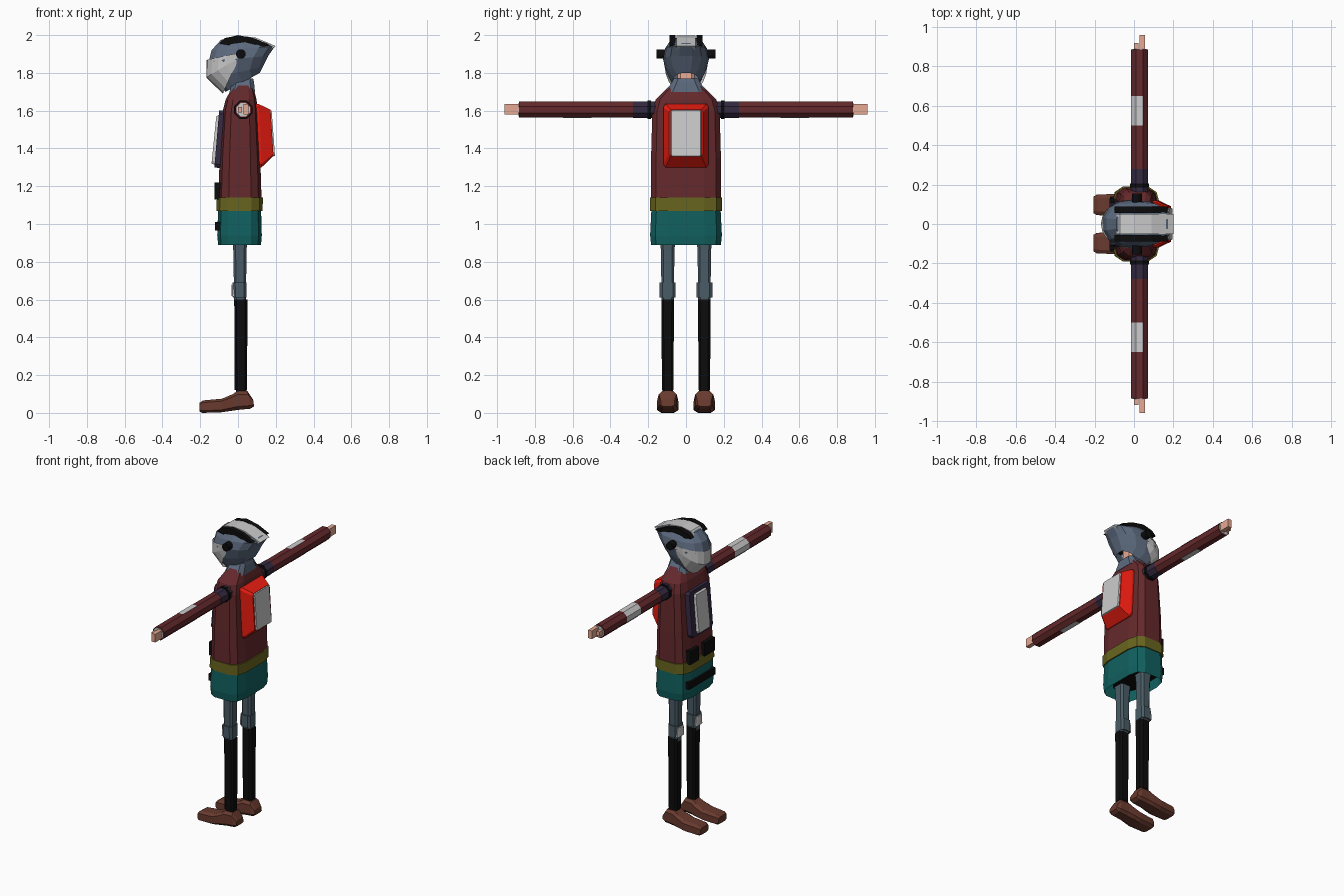
import bpy, bmesh
from math import sin, cos, pi, copysign
from mathutils import Matrix

if "Cube" in bpy.data.objects:
    bpy.data.objects.remove(bpy.data.objects["Cube"])


def mat(name, hexcol):
    def lin(c):
        return c / 12.92 if c < 0.04 else ((c + 0.055) / 1.055) ** 2.4
    m = bpy.data.materials.new(name)
    m.diffuse_color = [lin(int(hexcol[i:i + 2], 16) / 255) for i in (0, 2, 4)] + [1]
    m.use_nodes = True
    m.node_tree.nodes["Principled BSDF"].inputs["Base Color"].default_value = m.diffuse_color
    return m


MAROON, RED, LIGHT = mat("maroon", "65292c"), mat("red", "e81c10"), mat("light", "c2c2be")
STEEL, TEAL, OLIVE = mat("steel", "5c6a7e"), mat("teal", "11605f"), mat("olive", "69651f")
SLATE, BLACK, BROWN = mat("slate", "4a5c66"), mat("black", "0c0c0d"), mat("brown", "693a2e")
SKIN, PURPLE = mat("skin", "e6a992"), mat("purple", "352a42")


def finish(name, bm, m, mirror=False):
    bmesh.ops.recalc_face_normals(bm, faces=bm.faces)
    me = bpy.data.meshes.new(name)
    bm.to_mesh(me)
    bm.free()
    ob = bpy.data.objects.new(name, me)
    bpy.context.collection.objects.link(ob)
    me.materials.append(m)
    if mirror:
        mod = ob.modifiers.new("mirror", 'MIRROR')
        mod.use_axis = (False, True, False)
    return ob


def skin_rings(name, rings, m, closed=True, caps=(True, True), mirror=False):
    bm = bmesh.new()
    vs = [[bm.verts.new(p) for p in r] for r in rings]
    n = len(vs[0])
    for r, s in zip(vs, vs[1:]):
        for i in range(n if closed else n - 1):
            j = (i + 1) % n
            bm.faces.new((r[i], r[j], s[j], s[i]))
    for cap, r in zip(caps, (vs[0], vs[-1])):
        if cap and closed:
            bm.faces.new(r)
    return finish(name, bm, m, mirror)


def loft(name, sections, m, n=8, p=0.5, y=0, **kw):
    """Section = (xa, za, xb, zb, half width): a rounded ring spanning a to b."""
    ang = [2 * pi * (i + 0.5) / n for i in range(n)]
    k = cos(pi / n) ** p

    def f(c):
        return copysign(abs(c) ** p, c) / k
    rings = [[((xa + xb) / 2 + (xb - xa) / 2 * f(cos(t)), y + hy * f(sin(t)),
               (za + zb) / 2 + (zb - za) / 2 * f(cos(t))) for t in ang]
             for xa, za, xb, zb, hy in sections]
    return skin_rings(name, rings, m, **kw)


def flat(rows):
    return [(xa, z, xb, z, hy) for z, xa, xb, hy in rows]


def box(name, x, y, z, m, mirror=False):
    bm = bmesh.new()
    bmesh.ops.create_cube(bm, size=1)
    for v in bm.verts:
        v.co = [(a + b) / 2 + (b - a) * c for (a, b), c in zip((x, y, z), v.co)]
    return finish(name, bm, m, mirror)


def tube_y(name, x, z, y0, y1, r, m, n=8, xmax=None):
    """Mirrored prism along y; xmax trims it to a partial wrap."""
    bm = bmesh.new()
    bmesh.ops.create_cone(bm, cap_ends=True, segments=n, radius1=r, radius2=r, depth=y1 - y0)
    bm.transform(Matrix.Translation((x, (y0 + y1) / 2, z)) @ Matrix.Rotation(pi / 2, 4, 'X')
                 @ Matrix.Rotation(pi / n, 4, 'Z'))
    if xmax is not None:
        bad = [f for f in bm.faces if f.calc_center_median().x > xmax or abs(f.normal.y) > 2
               or len(f.verts) > 4]
        bmesh.ops.delete(bm, geom=bad, context='FACES')
    return finish(name, bm, m, True)


def plate(name, profile, y0, y1, m, mirror=False):
    return skin_rings(name, [[(x, y, z) for x, z in profile] for y in (y0, y1)], m, mirror=mirror)


# torso, belt and skirt
loft("torso", flat([(1.12, -.105, .125, .185), (1.35, -.097, .118, .185), (1.6, -.08, .105, .178),
                    (1.66, -.065, .098, .16), (1.74, -.02, .078, .08)]), MAROON, n=12)
loft("belt", flat([(1.07, -.115, .13, .19), (1.14, -.112, .132, .19)]), OLIVE, n=12)
loft("skirt", flat([(1.08, -.105, .122, .183), (.94, -.11, .126, .19), (.89, -.105, .122, .185)]),
     TEAL, n=12, caps=(True, False))
loft("hips", flat([(1.06, -.08, .09, .15), (.93, -.06, .07, .14)]), BLACK)
loft("collar", flat([(1.70, -.045, .09, .11), (1.75, -.03, .085, .075), (1.77, -.02, .08, .065)]), STEEL)
loft("neck", flat([(1.72, -.01, .07, .045), (1.86, -.02, .06, .045)]), SKIN)

# front pouches and strap
box("front_pouch_left", (-.125, -.08), (.04, .13), (1.13, 1.22), BLACK)
box("front_pouch_right", (-.125, -.08), (-.13, -.02), (1.13, 1.22), BLACK)
box("hip_strap", (-.122, -.07), (-.14, .14), (.965, 1.01), BLACK)

# chest plate
loft("chest_plate", [(-.06, 1.29, -.05, 1.6, .125), (-.125, 1.3, -.10, 1.6, .11)], PURPLE, p=.15)
loft("chest_panel", [(-.11, 1.31, -.09, 1.58, .07), (-.14, 1.32, -.115, 1.57, .06)], LIGHT, p=.15)

# backpack
loft("backpack", [(.07, 1.3, .07, 1.64, .12), (.125, 1.3, .11, 1.635, .12),
                  (.188, 1.36, .172, 1.605, .09)], RED, p=.12)
loft("backpack_panel", [(.17, 1.355, .155, 1.61, .09), (.196, 1.36, .178, 1.60, .078)], LIGHT, p=.08)

# arms
tube_y("sleeve", .028, 1.605, .14, .885, .046, MAROON)
tube_y("shoulder_band", .028, 1.605, .15, .28, .0475, PURPLE)
tube_y("shoulder_ring", .028, 1.605, .185, .205, .052, BLACK)
tube_y("sleeve_patch", .028, 1.605, .5, .65, .0475, LIGHT, xmax=.036)
tube_y("cuff", .028, 1.605, .88, .888, .038, LIGHT)
box("hand", (.028, .056), (.86, .96), (1.58, 1.635), SKIN, True)
box("thumb", (.0, .022), (.86, .918), (1.59, 1.62), SKIN, True)

# legs
loft("thigh", flat([(.58, -.02, .042, .032), (.86, -.025, .045, .036), (1.05, -.04, .06, .05)]),
     SLATE, y=.097, mirror=True)
loft("knee_band", flat([(.61, -.026, .045, .042), (.69, -.028, .045, .042)]), SLATE, y=.097, mirror=True)
loft("knee_pad", flat([(.615, -.033, -.005, .036), (.68, -.035, -.005, .03)]), LIGHT, y=.097, mirror=True)
loft("shin", flat([(.12, -.018, .048, .03), (.6, -.02, .05, .034)]), BLACK, y=.097, mirror=True)
loft("ankle", flat([(.09, -.01, .045, .027), (.13, -.01, .045, .027)]), BLACK, y=.097, mirror=True)
loft("boot", [(-.205, .008, -.205, .052, .042), (-.19, 0, -.185, .066, .052), (-.09, .003, -.085, .075, .056),
              (-.04, .01, -.03, .098, .052), (.0, .016, -.005, .115, .048), (.065, .022, .05, .115, .046),
              (.085, .035, .08, .07, .036)], BROWN, y=.097, mirror=True)

# helmet shell
loft("helmet", [(-.065, 1.70, .115, 1.80, .07), (-.14, 1.775, .13, 1.83, .1), (-.155, 1.86, .16, 1.89, .12),
                (-.14, 1.92, .195, 1.94, .108), (-.09, 1.975, .17, 1.955, .085),
                (-.04, 1.985, .1, 1.98, .06)], STEEL, n=14, p=.85, caps=(False, True))


# visor: front half wraps tapering towards the ears
def arc(ax, az, bx, bz, hy):
    ts = [pi * (i / 10 - 0.5) for i in range(11)]
    return [(bx + (ax - bx) * cos(t) ** .9 if abs(cos(t)) > 1e-6 else bx, hy * sin(t),
             bz + (az - bz) * cos(t)) for t in ts]


skin_rings("visor", [arc(-.168, 1.868, .005, 1.905, .125), arc(-.168, 1.775, -.005, 1.87, .12),
                     arc(-.08, 1.69, -.01, 1.84, .112)], LIGHT, closed=False)

# crest, side fins and ear discs
plate("crest", [(-.09, 1.965), (-.07, 1.985), (0, 1.997), (.09, 1.988), (.2, 1.942), (.17, 1.92), (0, 1.95)],
      -.05, .05, LIGHT)
plate("crest_fin", [(-.1, 1.955), (-.07, 1.983), (0, 2.0), (.09, 1.982), (.17, 1.945), (.1, 1.935), (0, 1.94)],
      .055, .088, BLACK, True)
tube_y("ear_disc", .015, 1.9, .1, .155, .026, BLACK, n=12)
